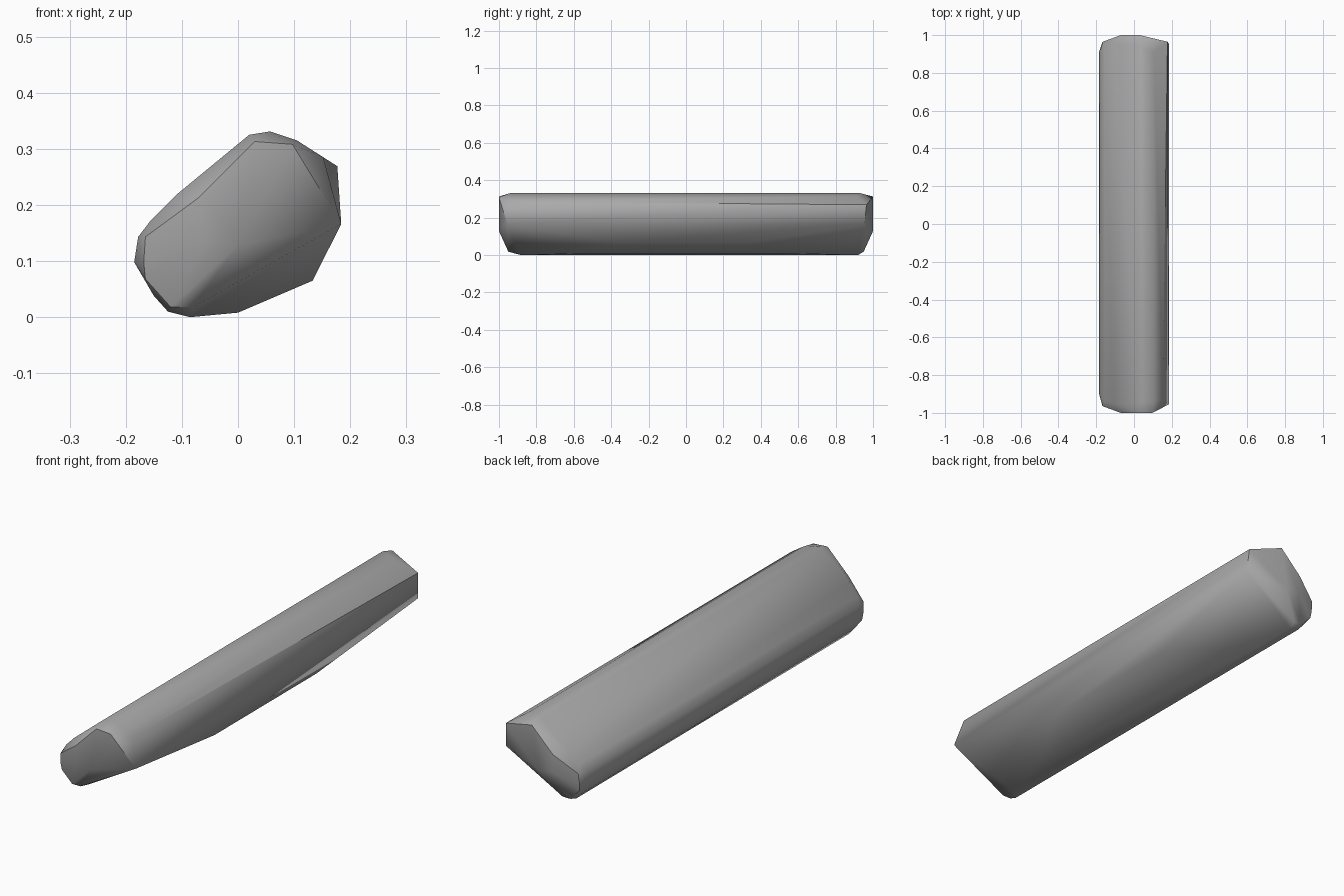
import bpy
import bmesh
import math

cube = bpy.data.objects.get("Cube")
if cube:
    bpy.data.objects.remove(cube, do_unlink=True)

# Single stone grey material
GREY = (0.40, 0.40, 0.40, 1.0)
mat = bpy.data.materials.new("stone_grey")
mat.use_nodes = True
mat.diffuse_color = GREY
bsdf = mat.node_tree.nodes["Principled BSDF"]
bsdf.inputs["Base Color"].default_value = GREY
bsdf.inputs["Roughness"].default_value = 0.8

# Long ridges of the beam: x, z, start y, end y
ridges = [
    (-0.185, 0.10, -0.90, 0.91),
    (-0.178, 0.145, -0.92, 0.92),
    (-0.155, 0.175, -0.94, 0.94),
    (-0.11, 0.22, -0.95, 0.95),
    (0.02, 0.327, -0.95, 0.95),
    (0.057, 0.333, -0.94, 0.93),
    (0.105, 0.317, -0.94, 0.91),
    (0.184, 0.168, -0.955, 0.955),
    (0.133, 0.067, -0.35, 0.34),
    (0.0, 0.010, -0.60, 0.60),
    (-0.085, 0.002, -0.88, 0.92),
    (-0.125, 0.012, -0.92, 0.92),
    (-0.15, 0.04, -0.92, 0.92),
]

# Blunt end facets: x, z, distance from the middle
end_points = [
    (-0.168, 0.10, 0.96), (-0.165, 0.145, 0.965), (-0.165, 0.07, 0.955),
    (-0.12, 0.02, 0.95), (-0.08, 0.02, 0.95),
    (-0.07, 0.215, 1.0), (-0.06, 0.14, 1.0), (0.0, 0.13, 1.0),
    (0.03, 0.315, 1.0),
]

bm = bmesh.new()
for x, z, start, end in ridges:
    bm.verts.new((x, start, z))
    bm.verts.new((x, end, z))
for x, z, y in end_points:
    for side in (-1, 1):
        bm.verts.new((x, side * y, z))

# Uneven upper right corners
for corner in [(0.097, -1.0, 0.31), (0.152, -0.93, 0.287), (0.177, 0.965, 0.271)]:
    bm.verts.new(corner)

# Wrap the points in a faceted skin
hull = bmesh.ops.convex_hull(bm, input=bm.verts)
loose = [v for v in bm.verts if not v.link_faces]
bmesh.ops.delete(bm, geom=loose, context='VERTS')
bmesh.ops.recalc_face_normals(bm, faces=bm.faces)

# Rest the beam on the ground
lowest = min(v.co.z for v in bm.verts)
bmesh.ops.translate(bm, verts=bm.verts, vec=(0, 0, -lowest))

mesh = bpy.data.meshes.new("stone_beam")
bm.to_mesh(mesh)
bm.free()
mesh.materials.append(mat)
beam = bpy.data.objects.new("stone_beam", mesh)
bpy.context.collection.objects.link(beam)

bpy.ops.object.select_all(action='DESELECT')
beam.select_set(True)
bpy.context.view_layer.objects.active = beam
bpy.ops.object.shade_smooth_by_angle(angle=math.radians(40))
